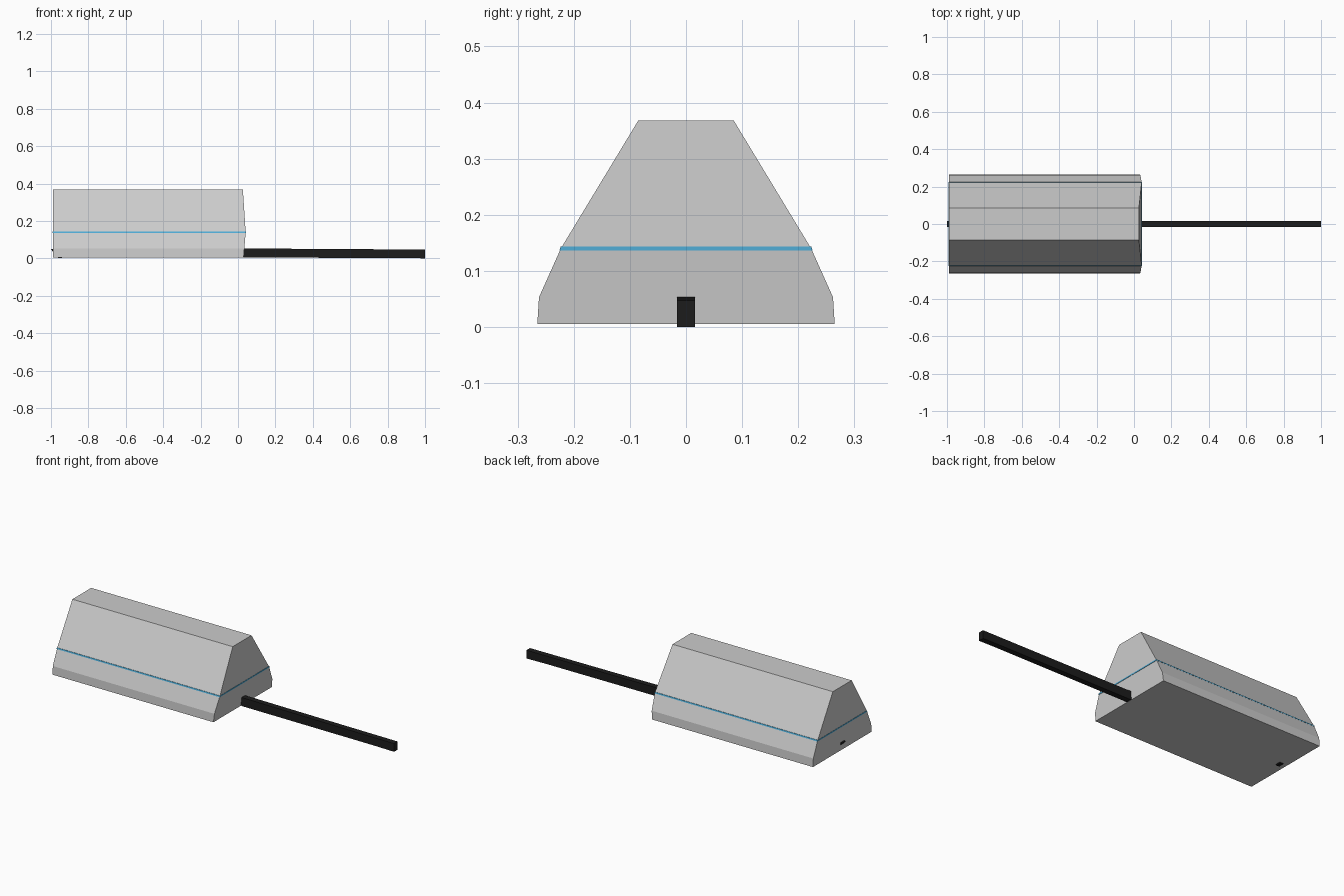
import bpy, bmesh

if "Cube" in bpy.data.objects:
    bpy.data.objects.remove(bpy.data.objects["Cube"])

BACK = -0.99


def material(name, color):
    m = bpy.data.materials.new(name)
    m.diffuse_color = color
    m.use_nodes = True
    m.node_tree.nodes["Principled BSDF"].inputs["Base Color"].default_value = m.diffuse_color
    return m


def finish(name, bm, mat=None):
    bmesh.ops.recalc_face_normals(bm, faces=bm.faces)
    me = bpy.data.meshes.new(name)
    bm.to_mesh(me)
    bm.free()
    ob = bpy.data.objects.new(name, me)
    bpy.context.collection.objects.link(ob)
    if mat:
        me.materials.append(mat)
    return ob


def loft(name, levels, back=BACK, mat=None):
    """Stack of rectangles: each level is (half width, z, front x)."""
    bm = bmesh.new()
    rings = [[bm.verts.new(p) for p in ((back, -w, z), (x, -w, z), (x, w, z), (back, w, z))]
             for w, z, x in levels]
    for a, b in zip(rings, rings[1:]):
        for i in range(4):
            j = (i + 1) % 4
            bm.faces.new((a[i], a[j], b[j], b[i]))
    bm.faces.new(rings[0][::-1])
    bm.faces.new(rings[-1])
    return finish(name, bm, mat)


blue = material("blue", (0.08, 0.42, 0.68, 1))
black = material("black", (0.012, 0.012, 0.012, 1))

# Faceted housing, widest at the base with a bulged front end
loft("housing", [(0.265, 0.005, 0.030), (0.262, 0.053, 0.034),
                 (0.223, 0.140, 0.041), (0.085, 0.368, 0.026)])

# Thin seam strip around the housing
loft("seam_strip", [(0.2255, 0.136, 0.0425), (0.2235, 0.143, 0.0425)], BACK - 0.0015, blue)

# Long bar: side profile (x, z) extruded across y, slanted at the hidden end
profile = [(-1.0, 0.050), (-0.99, 0.036), (-0.962, 0.001), (-0.945, 0.001), (-0.935, 0.008),
           (0.02, 0.008), (0.035, 0.004), (0.87, 0.002), (1.0, 0.0), (1.0, 0.047), (0.45, 0.050),
           (0.03, 0.053)]
bm = bmesh.new()
face = bm.faces.new([bm.verts.new((x, -0.016, z)) for x, z in profile])
out = bmesh.ops.extrude_face_region(bm, geom=[face])
bmesh.ops.translate(bm, vec=(0, 0.032, 0),
                    verts=[v for v in out["geom"] if isinstance(v, bmesh.types.BMVert)])
finish("long_bar", bm, black)
